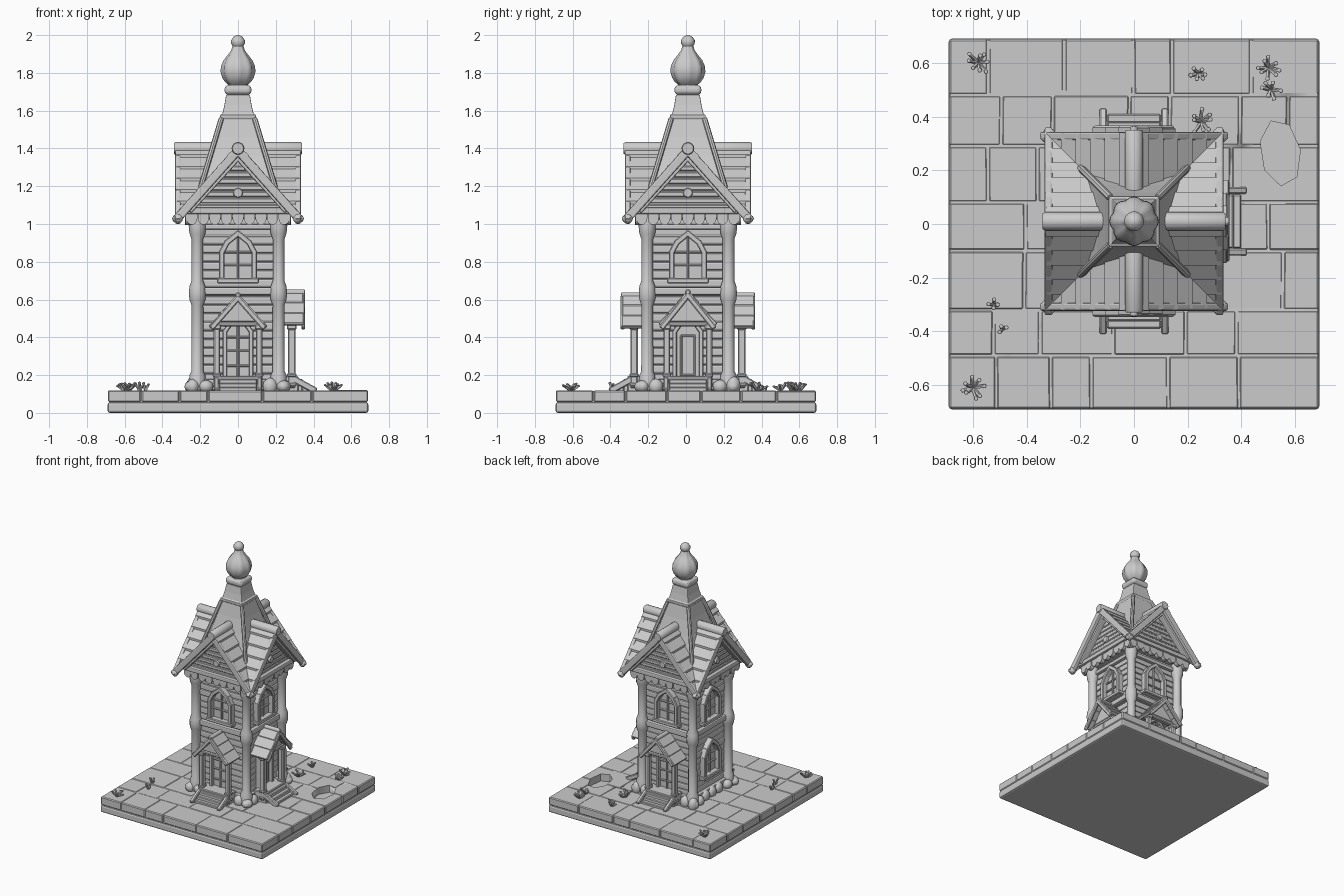
import bpy, bmesh, math, random
from mathutils import Matrix, Vector

if "Cube" in bpy.data.objects:
    bpy.data.objects.remove(bpy.data.objects["Cube"])

random.seed(4)
stone = bpy.data.materials.new("plain_grey")
stone.diffuse_color = (0.6, 0.6, 0.6, 1)
stone.use_nodes = True
stone.node_tree.nodes["Principled BSDF"].inputs["Base Color"].default_value = stone.diffuse_color
CEN = Matrix.Translation((0, 0.01, 0))
SIDES = [CEN @ Matrix.Rotation(k * math.pi / 2, 4, 'Z') for k in range(4)]  # front, right, back, left
I = Matrix.Identity(4)


def box(bm, c, s, M=I, tilt=0, axis='Y'):
    T = M @ Matrix.Translation(c) @ Matrix.Rotation(tilt, 4, axis) @ Matrix.Diagonal((*s, 1))
    return bmesh.ops.create_cube(bm, size=1, matrix=T)['verts']


def bars(bm, path, w, y, d, M):
    """Bars of width w along a path in the x-z plane, d deep, centred on y."""
    for (x0, z0), (x1, z1) in zip(path, path[1:]):
        dx, dz = x1 - x0, z1 - z0
        box(bm, ((x0 + x1) / 2, y, (z0 + z1) / 2), (math.hypot(dx, dz) + w * .7, d, w), M, -math.atan2(dz, dx))


def mirror(path):
    return path + [(-x, z) for x, z in reversed(path[:-1])]


def prism(bm, pts, y0, y1, M):
    a = [bm.verts.new(M @ Vector((x, y0, z))) for x, z in pts]
    b = [bm.verts.new(M @ Vector((x, y1, z))) for x, z in pts]
    bm.faces.new(a)
    bm.faces.new(b[::-1])
    for i in range(len(pts)):
        j = (i + 1) % len(pts)
        bm.faces.new((a[j], a[i], b[i], b[j]))


def loft(bm, prof, n, M=I, lobe=0, phase=0):
    """Stack of n-sided rings (radius, z), closed at both ends."""
    rings = []
    for r, z in prof:
        ring = []
        for i in range(n):
            t = 2 * math.pi * i / n + phase
            q = r * (1 - lobe + lobe * abs(math.cos(4 * t)) * 2)
            ring.append(bm.verts.new(M @ Vector((q * math.cos(t), q * math.sin(t), z))))
        rings.append(ring)
    for a, b in zip(rings, rings[1:]):
        for i in range(n):
            j = (i + 1) % n
            bm.faces.new((a[i], a[j], b[j], b[i]))
    bm.faces.new(rings[0][::-1])
    bm.faces.new(rings[-1])


def rod(bm, p, q, r, n=12, M=I):
    p, q = Vector(p), Vector(q)
    T = M @ Matrix.Translation(p) @ (q - p).to_track_quat('Z', 'Y').to_matrix().to_4x4()
    loft(bm, [(r * .85, 0), (r, .008), (r, (q - p).length - .008), (r * .85, (q - p).length)], n, T)


def ball(bm, c, s, M=I, sub=2):
    bmesh.ops.create_icosphere(bm, subdivisions=sub, radius=1,
                               matrix=M @ Matrix.Translation(c) @ Matrix.Diagonal((*s, 1)))


def finish(name, bm, bevel=0, seg=2, smooth=True):
    bmesh.ops.recalc_face_normals(bm, faces=bm.faces)
    me = bpy.data.meshes.new(name)
    bm.to_mesh(me)
    bm.free()
    me.materials.append(stone)
    ob = bpy.data.objects.new(name, me)
    bpy.context.scene.collection.objects.link(ob)
    if smooth and not bevel:
        for p in me.polygons:
            p.use_smooth = True
        me.set_sharp_from_angle(angle=math.radians(38))
    if bevel:
        m = ob.modifiers.new("bevel", 'BEVEL')
        m.width, m.segments, m.limit_method = bevel, seg, 'ANGLE'
    return ob


# Base: lower slab, core and irregular paving, with a pit cut into it
bm = bmesh.new()
box(bm, (0, 0, .028), (1.38, 1.38, .056))
finish("base_lower", bm, .012)
bm = bmesh.new()
box(bm, (0, 0, .084), (1.365, 1.365, .064))
core = finish("base_core", bm)
bm = bmesh.new()
y = -.69
for h in (.2, .17, .22, .18, .21, .19, .21):
    x = -.69
    while x < .68:
        w = random.uniform(.14, .3)
        if x + w > .6:
            w = .69 - x
        top = .12 - random.uniform(0, .003)
        for v in box(bm, (x + w / 2, y + h / 2, (top + .057) / 2), (w - .004, h - .004, top - .057)):
            if abs(v.co.x) < .6 and abs(v.co.y) < .6:
                v.co.x += math.sin(v.co.y * 40) * .002
        x += w
    y += h
paving = finish("paving", bm, .006, 1)
bm = bmesh.new()
loft(bm, [(1, .065), (1, .2)], 7, Matrix.Translation((.545, .265, 0)) @ Matrix.Rotation(.15, 4, 'Z')
     @ Matrix.Diagonal((.075, .125, 1, 1)))
cutter = finish("pit_cutter", bm)
cutter.hide_render = True
cutter.hide_viewport = True
for ob in (core, paving):
    m = ob.modifiers.new("pit", 'BOOLEAN')
    m.object, m.operation, m.solver = cutter, 'DIFFERENCE', 'EXACT'

# Plank walls, in slightly uneven courses
bm = bmesh.new()
box(bm, (0, 0, .58), (.38, .38, .93), CEN)
for i in range(20):
    s = .4 + random.uniform(-.006, .006)
    box(bm, (0, 0, .14 + i * .0455), (s, s, .043), CEN)
finish("plank_walls", bm, .009)

# Corner posts with knobs, belt beams and foundation stones
bm = bmesh.new()
for M in SIDES:
    c = M @ Matrix.Translation((.215, -.215, 0))
    loft(bm, [(.042, .12), (.042, .2), (.032, .22), (.031, .57), (.042, .6), (.045, .63), (.042, .67),
              (.031, .7), (.031, .92), (.042, .95), (.046, .99), (.04, 1.05)], 12, c)
finish("corner_posts", bm)
bm = bmesh.new()
for M in SIDES:
    box(bm, (0, -.208, .645), (.4, .035, .04), M)
    box(bm, (0, -.208, .985), (.4, .03, .03), M)
    box(bm, (0, -.212, .15), (.4, .03, .06), M)
finish("belt_beams", bm, .008)
bm = bmesh.new()
for M in SIDES:
    for x in (-.245, -.17, .17, .24):
        ball(bm, (x, -.24, .14), (.04, .035, random.uniform(.03, .055)), M)
for x in (-.08, 0, .08):
    ball(bm, (x, -.225, .14), (.045, .03, .045), SIDES[3])
finish("foundation_stones", bm)

# Crossed gable roof: stepped boards mitred at the valleys
ZR, SL, L = 1.415, 1.14, .328
bm = bmesh.new()
for M in SIDES:
    for sx in (1, -1):
        for i in range(6):
            a, b = i * .054, (i + 1) * .054 + .002
            e = random.uniform(-.004, .004)
            lo, hi = .026, (0.0, .016)
            q = []
            for dz in (0, 1):
                for d, k in ((a, 0), (b, 1)):
                    z = ZR - SL * d + (hi[k] if dz else -lo)
                    for yy in (-max(d - .02, 0), -L + e):
                        q.append(bm.verts.new(M @ Vector((sx * d, yy, z))))
            for f in ((0, 1, 3, 2), (4, 6, 7, 5), (0, 4, 5, 1), (2, 3, 7, 6), (1, 5, 7, 3), (0, 2, 6, 4)):
                bm.faces.new([q[j] for j in f])
finish("roof_boards", bm, smooth=False)
bm = bmesh.new()
for M in SIDES:
    rod(bm, (0, 0, 1.4), (0, -.34, 1.4), .034, 14, M)
finish("ridge_logs", bm)

# Gable walls, barge boards, scalloped trim and round vents
bm = bmesh.new()
for M in SIDES:
    prism(bm, [(-.27, 1.05), (.27, 1.05), (0, 1.37)], -.262, -.1, M)
    for i in range(7):
        z = 1.09 + i * .034
        box(bm, (0, -.262, z), (max(2 * (1.37 - z) * .8, .02), .012, .028), M)
box(bm, (0, 0, 1.05), (.5, .5, .04), CEN)
finish("gable_walls", bm, .005, 1)
bm = bmesh.new()
for M in SIDES:
    bars(bm, mirror([(-.325, 1.025), (0, 1.39)]), .046, -.318, .03, M)
    bars(bm, mirror([(-.25, 1.07), (0, 1.345)]), .022, -.285, .05, M)
    box(bm, (0, -.275, 1.07), (.56, .04, .034), M)
finish("barge_boards", bm, .008)
bm = bmesh.new()
for M in SIDES:
    for i in range(9):
        prism(bm, [(-.244 + i * .061 + .029 * math.cos(t), 1.03 + .034 * math.sin(t) - (.0 if t else 0))
                   for t in [math.pi * (1 + j / 8) for j in range(9)]] + [(-.215 + i * .061, 1.06),
                  (-.273 + i * .061, 1.06)], -.277 - .004 * (i % 2), -.25, M)
    rod(bm, (0, -.28, 1.165), (0, -.262, 1.165), .026, 12, M)
    for s in (1, -1):
        ball(bm, (s * .322, -.315, 1.028), (.026, .024, .024), M)
finish("scalloped_trim", bm)

# Spire: flared square roof, collar and lobed dome
bm = bmesh.new()
R2 = math.sqrt(2)
loft(bm, [(h * R2, z) for h, z in ((.2, 1.17), (.165, 1.27), (.135, 1.36), (.108, 1.46), (.088, 1.555), (.094, 1.56),
          (.094, 1.578), (.083, 1.582), (.072, 1.63), (.063, 1.685))], 4, CEN, 0, math.pi / 4)
finish("spire", bm, .01)
bm = bmesh.new()
for M in SIDES:
    rod(bm, (.2, -.2, 1.185), (.088, -.088, 1.56), .014, 8, M)
finish("spire_hips", bm)
bm = bmesh.new()
box(bm, (0, 0, 1.71), (.142, .142, .05), CEN)
finish("collar", bm, .02, 3)
bm = bmesh.new()
loft(bm, [(.055, 1.72), (.05, 1.738), (.066, 1.752), (.08, 1.775), (.088, 1.805), (.086, 1.835), (.072, 1.868),
          (.05, 1.897), (.034, 1.92), (.027, 1.945)], 32, CEN, .05)
loft(bm, [(.027, 1.94), (.036, 1.955), (.037, 1.972), (.025, 1.99), (.008, 2.0)], 16, CEN)
finish("onion_dome", bm)


# Upper pointed windows on every side, and a tall one on the left below
def window(bm, M, w, z0, z1, y):
    zs = z0 + (z1 - z0) * .6
    arch = mirror([(-w, z0), (-w, zs), (-w * .68, zs + (z1 - zs) * .52), (0, z1)])
    bars(bm, arch, .03, y, .05, M)
    box(bm, (0, y, z0), (2 * w + .05, .06, .028), M)
    bars(bm, [(0, z0), (0, z1)], .012, y + .012, .025, M)
    for z in (z0 + (zs - z0) * .55, zs):
        box(bm, (0, y + .012, z), (2 * w, .022, .012), M)
    prism(bm, arch, y + .012, y + .03, M)


bm = bmesh.new()
for M in SIDES:
    window(bm, M, .086, .7, .95, -.215)
window(bm, SIDES[3], .086, .28, .54, -.215)
finish("pointed_windows", bm, .005, 1)

# Porches on three sides: roof boards, posts, doors and stairs
roof, frame, door, stair = (bmesh.new() for _ in range(4))
for k, M in enumerate(SIDES[:3]):
    top = .62 if k != 1 else .635
    for s in (1, -1):
        for i in range(3):
            d = .026 + i * .048
            box(roof, (s * d, -.275, top - d * 1.15), (.078, .15 + random.uniform(-.008, .008), .022), M, s * .8)
        box(frame, (s * .112, -.285, .3), (.034, .04, .34), M)
        box(frame, (s * .112, -.285, .455), (.046, .05, .03), M)
        for z in (.15, .2):
            box(frame, (s * .112, -.285, z), (.044, .05, .02), M)
    bars(frame, mirror([(-.135, .455), (0, top - .012)]), .03, -.346, .02, M)
    box(frame, (0, -.285, .47), (.24, .035, .024), M)
    prism(frame, [(-.11, .48), (.11, .48), (0, top - .02)], -.3, -.2, M)
    rod(roof, (0, -.2, top + .003), (0, -.355, top + .003), .017, 8, M)
    # doors: panelled arch on the right, paned elsewhere
    w = .07
    bars(door, mirror([(-w, .17), (-w, .43), (-w * .6, .47), (0, .485)]), .024, -.222, .045, M)
    box(door, (0, -.208, .32), (2 * w, .02, .3), M)
    if k == 1:
        bars(door, [(-.035, .2), (-.035, .41), (.035, .41), (.035, .2), (-.035, .2)], .012, -.222, .012, M)
    else:
        bars(door, [(0, .18), (0, .47)], .014, -.222, .014, M)
        for z in (.25, .33, .4):
            box(door, (0, -.222, z), (2 * w, .012, .012), M)
    # landing, treads and sloping side rails
    box(stair, (0, -.265, .15), (.25, .11, .09), M)
    for i in range(3):
        z = .18 - i * .022
        box(stair, (0, -.325 - i * .029, (z + .11) / 2), (.2, .032, z - .11), M)
    for s in (1, -1):
        box(stair, (s * .115, -.35, .15), (.026, .145, .034), M, .5, 'X')
finish("porch_roofs", roof, .004, 1)
finish("porch_frames", frame, .006, 1)
finish("doors", door, .004, 1)
finish("stairs", stair, .005, 1)

# Small plants on the paving
bm = bmesh.new()
for x, y, n, sp in ((-.58, .6, 8, .045), (.24, .56, 6, .03), (.5, .58, 8, .04), (.51, .5, 6, .035), (.25, .38, 8, .045),
                    (-.6, -.61, 8, .04), (-.52, -.3, 4, .02), (-.49, -.39, 3, .015)):
    for i in range(n):
        t = 2 * math.pi * i / n + random.uniform(-.3, .3)
        r = sp * random.uniform(.6, 1.1)
        tip = Vector((x + r * math.cos(t), y + r * math.sin(t), .125 + random.uniform(.01, .035)))
        rod(bm, (x, y, .115), tip, .007, 5)
        ball(bm, tip, (.009, .009, .007), sub=1)
finish("plants", bm)
